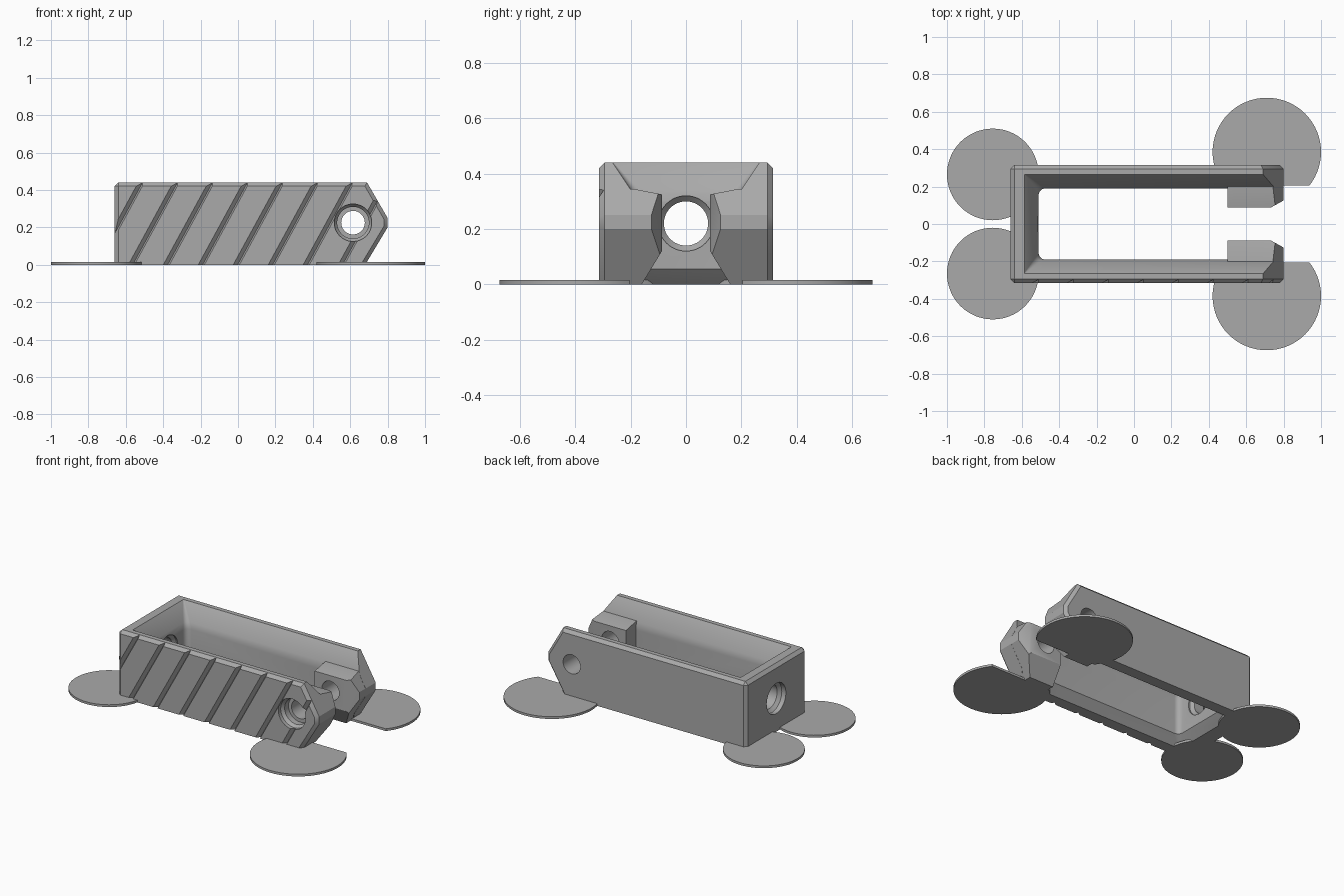
import bpy, bmesh, math
from mathutils import Vector

cube = bpy.data.objects.get("Cube")
if cube:
    bpy.data.objects.remove(cube)

grey = bpy.data.materials.new("plain grey")
grey.use_nodes = True
GREY = (0.4, 0.4, 0.4, 1)
grey.diffuse_color = GREY
grey.node_tree.nodes["Principled BSDF"].inputs["Base Color"].default_value = GREY


def finish(name, bm):
    bmesh.ops.recalc_face_normals(bm, faces=bm.faces)
    mesh = bpy.data.meshes.new(name)
    bm.to_mesh(mesh)
    bm.free()
    mesh.materials.append(grey)
    ob = bpy.data.objects.new(name, mesh)
    bpy.context.collection.objects.link(ob)
    return ob


def loft(rings):
    """Closed solid through rings of equal point count."""
    bm = bmesh.new()
    loops = [[bm.verts.new(p) for p in ring] for ring in rings]
    for a, b in zip(loops, loops[1:]):
        for i in range(len(a)):
            j = (i + 1) % len(a)
            bm.faces.new((a[i], a[j], b[j], b[i]))
    bm.faces.new(loops[0])
    bm.faces.new(loops[-1])
    return bm


def lathe(axis, centre, stations, n=48):
    """Round solid along axis; stations are (position, radius)."""
    rings = []
    for pos, r in stations:
        ring = []
        for i in range(n):
            a = math.tau * i / n
            p = [r * math.cos(a), r * math.sin(a)]
            p.insert(axis, pos)
            ring.append(Vector(p) + Vector(centre))
        rings.append(ring)
    return loft(rings)


def clip(bm, point, normal):
    """Remove everything on the normal side and cap the cut."""
    res = bmesh.ops.bisect_plane(bm, geom=bm.verts[:] + bm.edges[:] + bm.faces[:],
                                 plane_co=point, plane_no=normal, clear_outer=True)
    edges = [e for e in res["geom_cut"] if isinstance(e, bmesh.types.BMEdge)]
    bmesh.ops.holes_fill(bm, edges=edges)


def cut(target, cutters):
    for c in cutters:
        m = target.modifiers.new(c.name, "BOOLEAN")
        m.operation, m.solver, m.object = "DIFFERENCE", "EXACT", c
        c.hide_render = True
        c.hide_viewport = True


def apply(ob, angle):
    bpy.context.view_layer.objects.active = ob
    bpy.ops.object.select_all(action="DESELECT")
    ob.select_set(True)
    for m in list(ob.modifiers):
        bpy.ops.object.modifier_apply(modifier=m.name)
    bpy.ops.object.shade_smooth_by_angle(angle=math.radians(angle))


W, H, BACK, TIP = 0.315, 0.44, -0.66, 0.80

# Outer block with pointed end and bevelled edges
side = [(BACK, 0), (0.68, 0), (TIP, 0.20), (TIP, 0.25), (0.69, H), (BACK, H)]
bm = loft([[(x, y, z) for x, z in side] for y in (-W, W)])
edges = [e for e in bm.edges
         if max(v.co.z for v in e.verts) > 0.01
         and (abs(sum(v.co.y for v in e.verts)) > W
              or all(v.co.x < BACK + 0.01 and v.co.z > H - 0.01 for v in e.verts))]
bmesh.ops.bevel(bm, geom=edges, offset=0.02, segments=1, affect="EDGES")
body = finish("clip_body", bm)


# Open cavity, flared at the top and bottom
def cavity_ring(z, grow, r):
    x0, y0 = -0.51 - grow, 0.19 + grow
    ring = [(1.2, -y0, z), (1.2, y0, z)]
    for sign in (1, -1):
        arc = [(x0 + r - r * math.sin(a), sign * (y0 - r + r * math.cos(a)), z)
               for a in (math.pi / 2 * i / 5 for i in range(6))]
        ring += arc if sign > 0 else arc[::-1]
    return ring


cavity = finish("cavity_cutter", loft([
    cavity_ring(-0.01, 0.058, 0.01), cavity_ring(0.055, 0, 0.035),
    cavity_ring(0.30, 0, 0.035), cavity_ring(0.34, 0.008, 0.03),
    cavity_ring(H, 0.075, 0.004), cavity_ring(H + 0.05, 0.115, 0.003)]))

# Pin bore with a flared seat on the front, and the hole in the end wall
bore = finish("bore_cutter", lathe(1, (0.615, 0, 0.225), [(-0.5, 0.063), (0.5, 0.063)]))
seat = finish("seat_cutter", lathe(1, (0.615, 0, 0.225),
                                   [(-0.34, 0.1), (-0.29, 0.1), (-0.27, 0.085), (-0.23, 0.085)]))
end_hole = finish("end_hole_cutter", lathe(0, (0, 0, 0.22),
                  [(-0.7, 0.1), (-0.63, 0.1), (-0.61, 0.08), (-0.54, 0.08), (-0.52, 0.1), (-0.45, 0.1)]))

# Slanted grooves on the front wall
grooves = []
for k in range(8):
    top = -0.51 + 0.187 * k
    rings = [[(top + dx + s * 0.24, y, H + s * 0.44)
              for dx, y in ((-0.03, -W - 0.005), (0.012, -W - 0.005), (0, -W + 0.018))]
             for s in (-1.1, 0.1)]
    grooves.append(finish("groove_cutter_%d" % k, loft(rings)))

cut(body, [cavity, bore, seat, end_hole] + grooves)
apply(body, 30)

# Inner bosses around the pin bore
for label, s in (("right", -1), ("left", 1)):
    section = [(0.16, 0.0), (0.087, 0.12), (0.087, 0.325), (0.19, 0.345), (0.23, 0.345), (0.23, 0.0)]
    bm = loft([[(x, s * y, z) for y, z in section] for x in (0.5, TIP - 0.001)])
    clip(bm, (0.73, s * 0.087, 0), (0.5, -s * 0.9, 0))
    clip(bm, (TIP - 0.001, 0, 0.25), (0.19, 0, 0.11))
    clip(bm, (TIP - 0.001, 0, 0.20), (0.20, 0, -0.12))
    boss = finish(label + "_boss", bm)
    cut(boss, [bore])
    apply(boss, 30)

# Thin round pads under the corners
for label, s in (("right", -1), ("left", 1)):
    pad = finish(label + "_small_pad",
                 lathe(2, (-0.755, s * 0.265, 0), [(0, 0.245), (0.015, 0.245)], 64))
    apply(pad, 30)
    bm = lathe(2, (0.71, s * 0.385, 0), [(0, 0.29), (0.015, 0.29)], 64)
    clip(bm, (0, s * 0.205, 0), (0, -s, 0))
    apply(finish(label + "_large_pad", bm), 30)

# Cutters are no longer needed
for ob in [cavity, bore, seat, end_hole] + grooves:
    bpy.data.objects.remove(ob)
